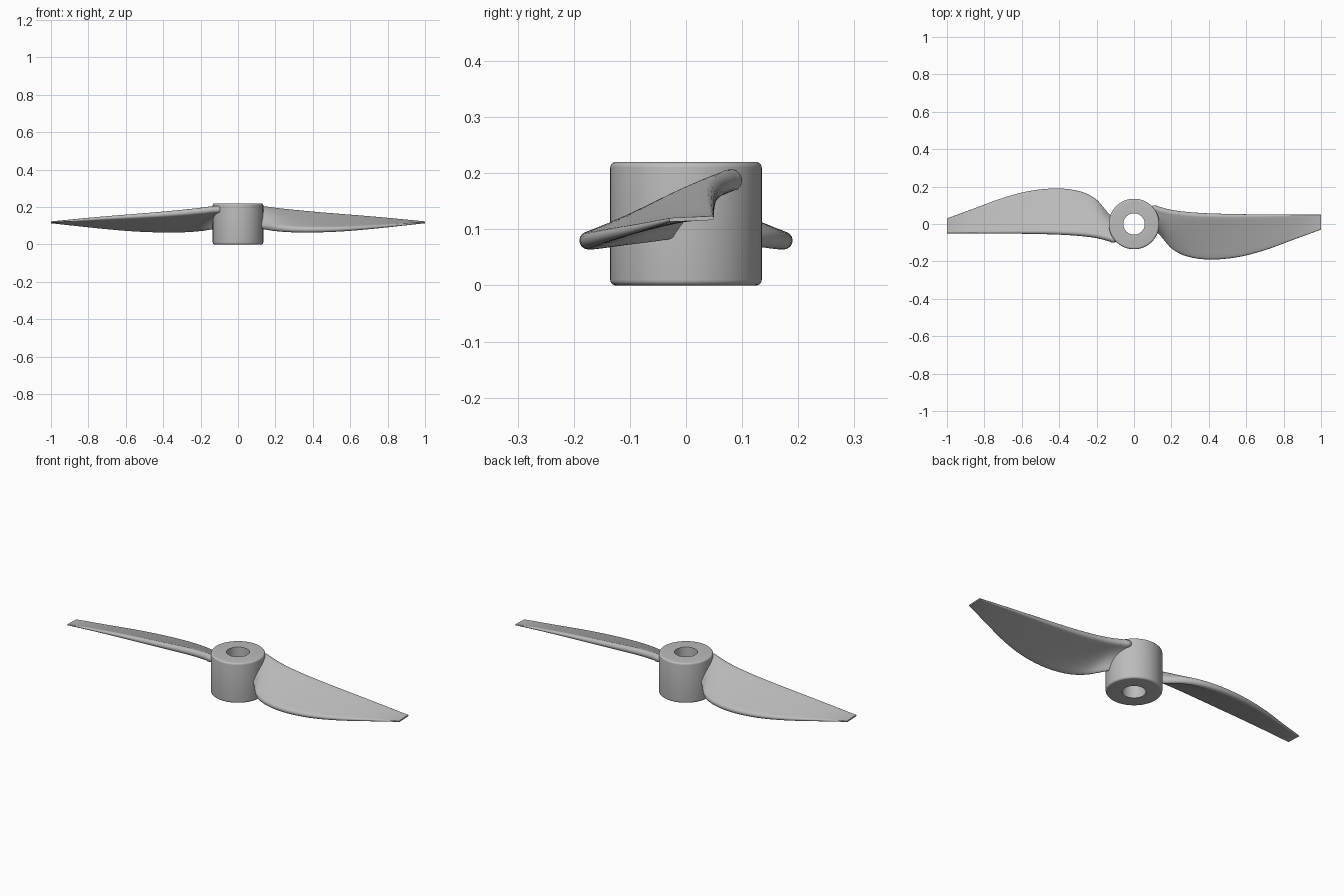
import bpy, bmesh, math
from mathutils import Vector

cube = bpy.data.objects.get("Cube")
if cube:
    bpy.data.objects.remove(cube, do_unlink=True)

gray = bpy.data.materials.new("light gray")
gray.use_nodes = True
gray.diffuse_color = (0.5, 0.5, 0.5, 1)
gray.node_tree.nodes["Principled BSDF"].inputs["Base Color"].default_value = (0.5, 0.5, 0.5, 1)


def finish(bm, name, angle):
    bmesh.ops.recalc_face_normals(bm, faces=bm.faces)
    mesh = bpy.data.meshes.new(name)
    bm.to_mesh(mesh)
    bm.free()
    mesh.materials.append(gray)
    obj = bpy.data.objects.new(name, mesh)
    bpy.context.collection.objects.link(obj)
    bpy.ops.object.select_all(action='DESELECT')
    obj.select_set(True)
    bpy.context.view_layer.objects.active = obj
    bpy.ops.object.shade_smooth_by_angle(angle=math.radians(angle))
    return obj


def bridge(bm, a, b):
    for i in range(len(a)):
        j = (i + 1) % len(a)
        bm.faces.new((a[i], a[j], b[j], b[i]))


# Hub: a turned ring with rounded outer rims and a straight bore
R, BORE, H, ROUND = 0.135, 0.057, 0.22, 0.01
profile = [(BORE, 0)]
for cz, start in ((ROUND, -90), (H - ROUND, 0)):
    for k in range(6):
        a = math.radians(start + 18 * k)
        profile.append((R - ROUND + ROUND * math.cos(a), cz + ROUND * math.sin(a)))
profile.append((BORE, H))

bm = bmesh.new()
SEG = 96
rings = [[bm.verts.new((r * math.cos(math.tau * i / SEG), r * math.sin(math.tau * i / SEG), z))
          for i in range(SEG)] for r, z in profile]
for k in range(len(rings)):
    bridge(bm, rings[k], rings[(k + 1) % len(rings)])
finish(bm, "hub", 40)

# Blade stations: x, leading y, leading z, trailing y, trailing z, thickness, camber
STATIONS = [
    (0.08, 0.090, 0.188, -0.020, 0.112, 0.040, 0.014),
    (0.11, 0.100, 0.187, -0.035, 0.106, 0.040, 0.014),
    (0.14, 0.091, 0.185, -0.062, 0.100, 0.039, 0.012),
    (0.20, 0.076, 0.178, -0.130, 0.090, 0.037, 0.008),
    (0.28, 0.065, 0.170, -0.172, 0.083, 0.035, 0.003),
    (0.40, 0.057, 0.160, -0.190, 0.080, 0.032, 0),
    (0.55, 0.053, 0.150, -0.178, 0.083, 0.027, 0),
    (0.70, 0.051, 0.141, -0.140, 0.092, 0.021, 0),
    (0.85, 0.050, 0.131, -0.085, 0.104, 0.014, 0),
    (1.00, 0.050, 0.120, -0.030, 0.117, 0.007, 0),
]


def spline(points, steps):
    """Smooth curve through all stations."""
    pts = [Vector(p) for p in points]
    out = []
    for i in range(len(pts) - 1):
        b, c = pts[i], pts[i + 1]
        a = pts[max(i - 1, 0)]
        d = pts[min(i + 2, len(pts) - 1)]
        xa, xb, xc, xd = a[0], b[0], c[0], d[0]
        m0 = (c - a) * ((xc - xb) / (xc - xa))
        m1 = (d - b) * ((xc - xb) / (xd - xb))
        for s in range(steps):
            t = s / steps
            out.append(b * (2*t**3 - 3*t**2 + 1) + m0 * (t**3 - 2*t**2 + t)
                       + c * (3*t**2 - 2*t**3) + m1 * (t**3 - t**2))
    return out + [pts[-1]]


def section(station, flat=12, cap=8):
    """Cambered plate outline with round leading and trailing edges."""
    x, ly, lz, ty, tz, thick, camber = station
    r = thick / 2
    lead, trail = Vector((ly - r, lz)), Vector((ty + r, tz))
    along = (trail - lead).normalized()
    up = Vector((along.y, -along.x))
    if up.y < 0:
        up = -up
    pts = []
    for side, end in ((1, trail), (-1, lead)):
        start = lead if side == 1 else trail
        for k in range(flat):
            t = k / flat
            pts.append(start.lerp(end, t) + up * (side * r + 4 * camber * t * (1 - t)))
        for k in range(cap):
            a = math.pi * k / cap
            pts.append(end + (up * math.cos(a) + along * math.sin(a)) * r * side)
    return [(x, p.x, p.y) for p in pts]


# Two blades, half a turn apart
for name, turn in (("left_blade", 1), ("right_blade", -1)):
    bm = bmesh.new()
    loops = [[bm.verts.new((x * turn, y * turn, z)) for x, y, z in section(s)]
             for s in spline(STATIONS, 6)]
    for a, b in zip(loops, loops[1:]):
        bridge(bm, a, b)
    bm.faces.new(loops[0])
    bm.faces.new(loops[-1])
    finish(bm, name, 50)
